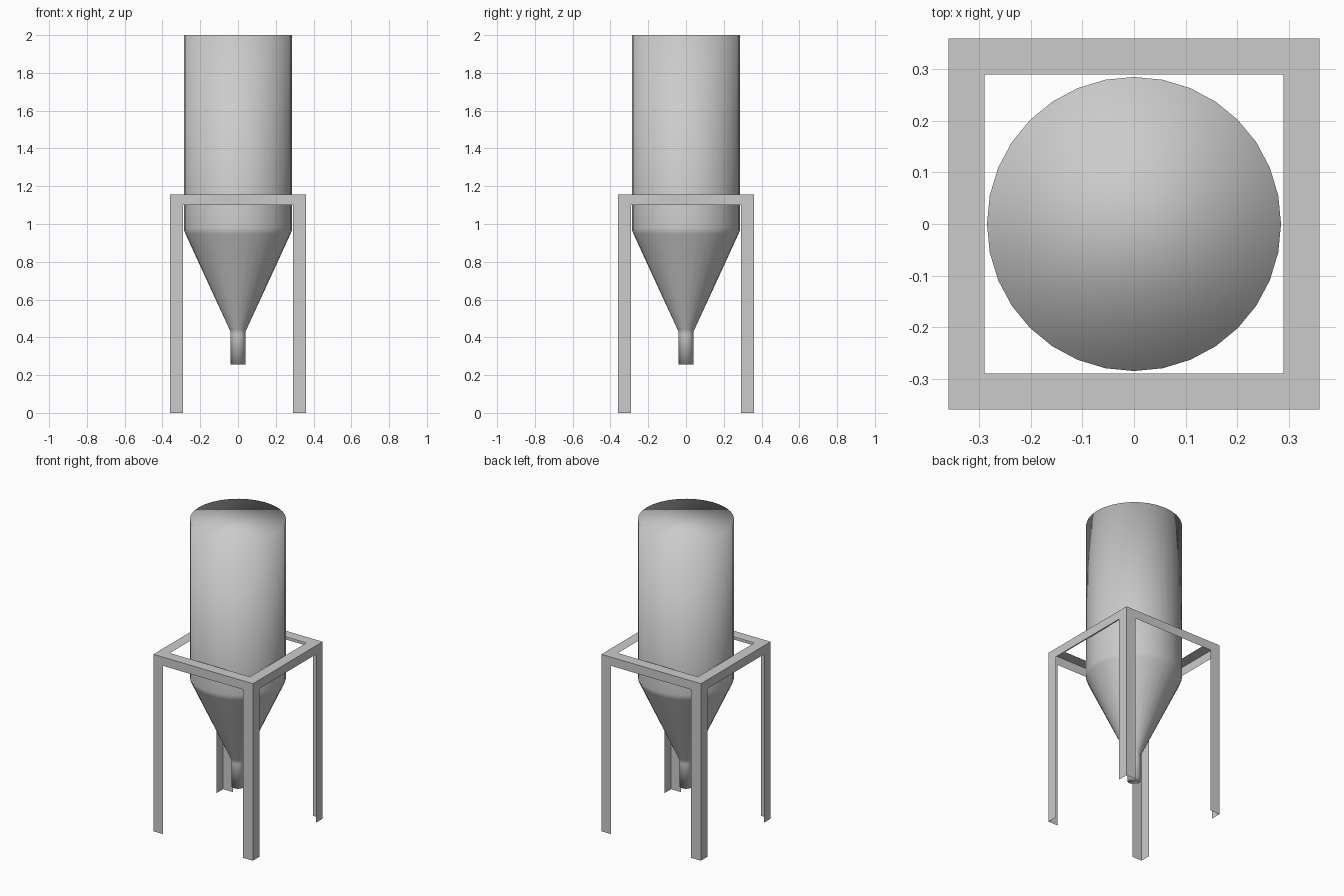
import bpy, bmesh
from math import pi
from mathutils import Matrix, Vector

if "Cube" in bpy.data.objects:
    bpy.data.objects.remove(bpy.data.objects["Cube"])


def finish(name, bm, smooth):
    bmesh.ops.remove_doubles(bm, verts=bm.verts[:], dist=1e-4)
    bmesh.ops.recalc_face_normals(bm, faces=bm.faces[:])
    me = bpy.data.meshes.new(name)
    for f in bm.faces:
        f.smooth = smooth
    bm.to_mesh(me)
    bm.free()
    ob = bpy.data.objects.new(name, me)
    bpy.context.collection.objects.link(ob)
    return ob


# Hopper tank: 32-sided lathe with flat n-gon caps, smooth throughout;
# close loops hold the shading at the cone joints
profile = [(0.285, 2.0), (0.285, 0.98), (0.285, 0.965), (0.278, 0.947),
           (0.045, 0.442), (0.04, 0.43), (0.04, 0.415), (0.04, 0.255)]
SIDES = 32
bm = bmesh.new()
rings = [[bm.verts.new(Matrix.Rotation(2 * pi * i / SIDES, 3, 'Z') @ Vector((r, 0, z)))
          for i in range(SIDES)] for r, z in profile]
for a, b in zip(rings, rings[1:]):
    for i in range(SIDES):
        j = (i + 1) % SIDES
        bm.faces.new((a[i], b[i], b[j], a[j]))
bm.faces.new(rings[0])
bm.faces.new(rings[-1][::-1])
finish("hopper_tank", bm, True)

# Stand: thin angle-iron legs and top rails, one side repeated four times
OUT, INN, TOP, LOW = 0.36, 0.29, 1.157, 1.10
side = [
    [(-OUT, -OUT, 0), (-INN, -OUT, 0), (-INN, -OUT, LOW), (-OUT, -OUT, LOW)],
    [(INN, -OUT, 0), (OUT, -OUT, 0), (OUT, -OUT, LOW), (INN, -OUT, LOW)],
    [(-OUT, -OUT, LOW), (-INN, -OUT, LOW), (INN, -OUT, LOW), (OUT, -OUT, LOW),
     (OUT, -OUT, TOP), (-OUT, -OUT, TOP)],
    [(-OUT, -OUT, TOP), (OUT, -OUT, TOP), (INN, -INN, TOP), (-INN, -INN, TOP)],
]
bm = bmesh.new()
for k in range(4):
    rot = Matrix.Rotation(k * pi / 2, 3, 'Z')
    for face in side:
        bm.faces.new([bm.verts.new(rot @ Vector(p)) for p in face])
finish("support_stand", bm, False)
